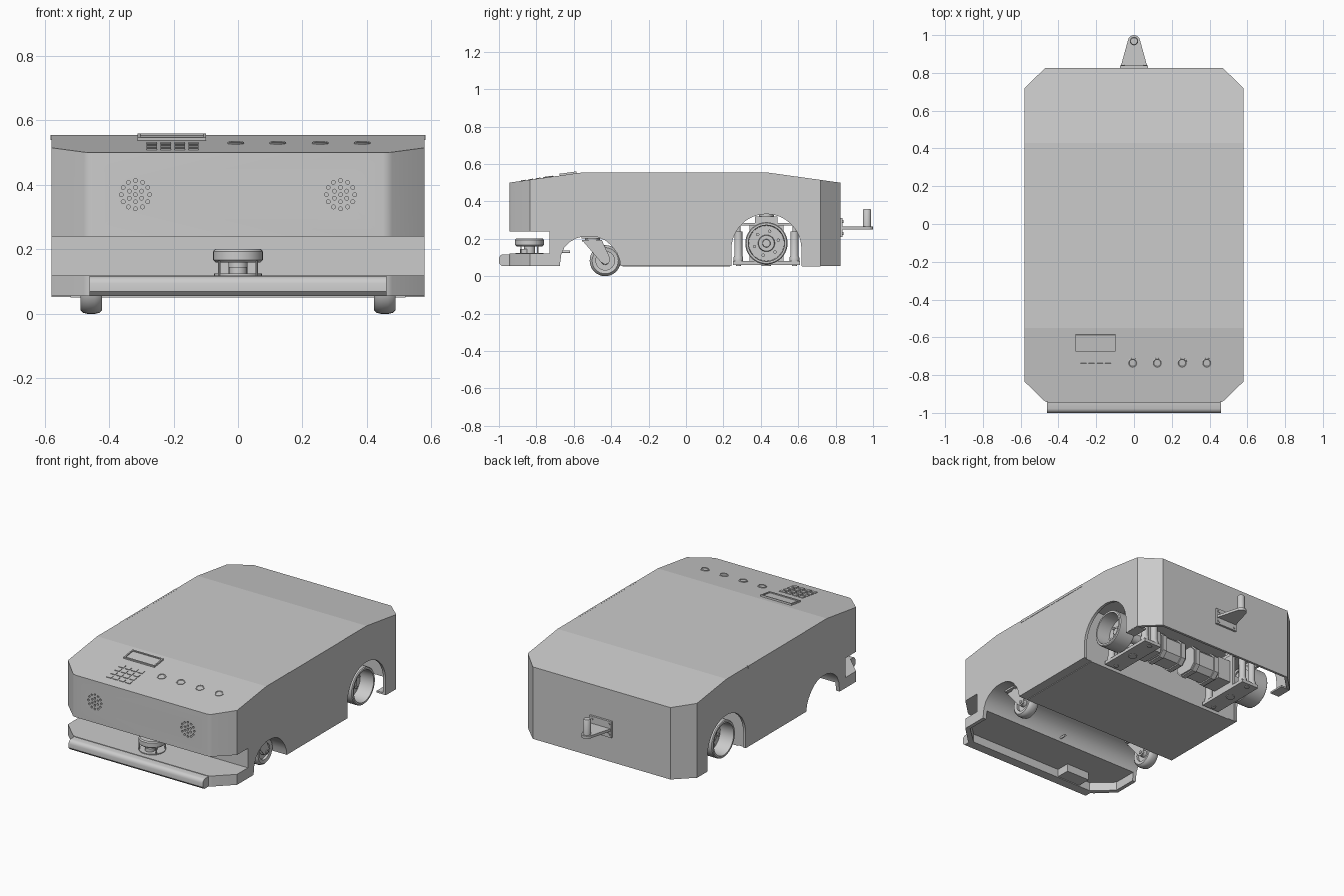
import bpy, bmesh, math
from mathutils import Matrix, Vector

def finish(name, bm, smooth=False):
    bmesh.ops.remove_doubles(bm, verts=bm.verts, dist=1e-5)
    bmesh.ops.recalc_face_normals(bm, faces=bm.faces)
    me = bpy.data.meshes.new(name)
    bm.to_mesh(me)
    bm.free()
    ob = bpy.data.objects.new(name, me)
    bpy.context.collection.objects.link(ob)
    if smooth:
        smooth_angle(ob, 35)
    return ob

def smooth_angle(ob, deg):
    bpy.ops.object.select_all(action='DESELECT')
    bpy.context.view_layer.objects.active = ob
    ob.select_set(True)
    bpy.ops.object.shade_smooth_by_angle(angle=math.radians(deg))

def prism(name, pts, axis, a, b, smooth=False):
    """Extrude a 2D outline along an axis from a to b."""
    put = {'x': lambda p, h: (h, *p), 'y': lambda p, h: (p[0], h, p[1]), 'z': lambda p, h: (*p, h)}[axis]
    bm = bmesh.new()
    lo = [bm.verts.new(put(p, a)) for p in pts]
    hi = [bm.verts.new(put(p, b)) for p in pts]
    bm.faces.new(lo)
    bm.faces.new(hi[::-1])
    n = len(pts)
    for i in range(n):
        bm.faces.new((lo[i], lo[(i + 1) % n], hi[(i + 1) % n], hi[i]))
    return finish(name, bm, smooth)

def box(name, x0, x1, y0, y1, z0, z1):
    return prism(name, [(x0, y0), (x1, y0), (x1, y1), (x0, y1)], 'z', z0, z1)

def lathe(name, pts, loc, axis='z', seg=32, flip=1):
    """Revolve a closed (radius, height) outline about an axis through loc."""
    bm = bmesh.new()
    rings = []
    for i in range(seg):
        t = 2 * math.pi * i / seg
        ring = []
        for r, h in pts:
            u, v, w = r * math.cos(t), r * math.sin(t), h * flip
            co = {'x': (w, u, v), 'y': (u, w, v), 'z': (u, v, w)}[axis]
            ring.append(bm.verts.new(Vector(co) + Vector(loc)))
        rings.append(ring)
    n = len(pts)
    for i in range(seg):
        A, B = rings[i], rings[(i + 1) % seg]
        for j in range(n):
            k = (j + 1) % n
            if pts[j][0] or pts[k][0]:
                bm.faces.new((A[j], A[k], B[k], B[j]))
    return finish(name, bm, True)

def cyl(name, r, a, b, loc, axis='z', seg=24):
    return lathe(name, [(0, a), (r, a), (r, b), (0, b)], loc, axis, seg)

def boolean(ob, cutter, op):
    m = ob.modifiers.new('cut', 'BOOLEAN')
    m.object, m.operation, m.solver = cutter, op, 'EXACT'
    bpy.context.view_layer.objects.active = ob
    bpy.ops.object.modifier_apply(modifier=m.name)
    bpy.data.objects.remove(cutter)

def both(half):
    return half + [(-x, y) for x, y in half[::-1]]

# Body: side outline with lidar slot, caster trough and wheel arch
arch = [(0.43 + 0.187 * math.cos(math.pi * i / 24), 0.145 + 0.187 * math.sin(math.pi * i / 24)) for i in range(25)]
trough = [(-0.35, 0.055), (-0.355, 0.09), (-0.37, 0.125), (-0.40, 0.165), (-0.43, 0.19), (-0.465, 0.207), (-0.50, 0.213),
          (-0.55, 0.213), (-0.585, 0.203), (-0.62, 0.184), (-0.65, 0.155), (-0.667, 0.115), (-0.675, 0.055)]
side = ([(0.825, 0.5), (0.825, 0.055), (0.617, 0.055)] + arch + [(0.243, 0.055)] + trough +
        [(-0.95, 0.055), (-0.95, 0.12), (-0.73, 0.12), (-0.73, 0.24), (-0.95, 0.24), (-0.95, 0.4995), (-0.55, 0.555), (0.43, 0.555)])
body = prism('body_shell', side, 'x', -0.7, 0.7)
boolean(body, prism('plan', both([(0.45, -0.945), (0.465, -0.942), (0.478, -0.933), (0.579, -0.835), (0.579, 0.72), (0.47, 0.826)]),
                    'z', -0.1, 0.7), 'INTERSECT')
# Rear drive bay, open from below
boolean(body, prism('bay', both([(0.562, 0.235), (0.562, 0.71), (0.46, 0.81)]), 'z', -0.1, 0.40), 'DIFFERENCE')
# Hollow under the front bumper, open to the caster trough
boolean(body, prism('hollow', both([(0.44, -0.925), (0.555, -0.82), (0.555, -0.62)]), 'z', -0.1, 0.108), 'DIFFERENCE')
# Speaker holes
bm = bmesh.new()
for sx in (-0.318, 0.318):
    for n, r in ((1, 0), (6, 0.022), (12, 0.044)):
        for i in range(n):
            t = 2 * math.pi * i / n + math.pi / 2
            M = Matrix.Translation((sx + r * math.cos(t), -0.945, 0.37 + r * math.sin(t))) @ Matrix.Rotation(math.pi / 2, 4, 'X')
            bmesh.ops.create_cone(bm, cap_ends=True, segments=12, radius1=0.006, radius2=0.006, depth=0.04, matrix=M)
boolean(body, finish('speaker_cutter', bm), 'DIFFERENCE')
smooth_angle(body, 31)
for f in body.data.polygons:      # crisp folds on the top
    if f.normal.z > 0.9:
        f.use_smooth = False

# Front bumper bar
prism('bumper_bar', [(-0.94, 0.117), (-0.978, 0.117), (-0.99, 0.113), (-0.997, 0.104), (-1.0, 0.094), (-1.0, 0.07),
                     (-0.985, 0.055), (-0.94, 0.055)], 'x', -0.46, 0.46, True)
box('bumper_sensor_box', -0.36, -0.2, -0.93, -0.84, 0.06, 0.11)
cyl('trough_pin', 0.007, -0.68, -0.62, (0, 0, 0.13), 'y', 12)

# Belly plate and side trims
box('belly_plate', -0.52, 0.52, -0.34, 0.235, 0.051, 0.06)
for s in (-1, 1):
    box('side_trim', s * 0.57, s * 0.581, -0.33, 0.22, 0.54, 0.5555)
    box('rear_lip', s * 0.515, s * 0.578, 0.62, 0.72, 0.053, 0.064)

# Control panel on the sloped front top
SLOPE = math.atan2(0.055, 0.395)
def on_slope(ob, x, y):
    ob.matrix_world = Matrix.Translation((x, y, 0.5 + (y + 0.945) * 0.055 / 0.395)) @ Matrix.Rotation(SLOPE, 4, 'X')

dx, dy = 0.106, 0.045
for b in ((-dx, dx, -dy, -dy + 0.008), (-dx, dx, dy - 0.008, dy), (-dx, -dx + 0.008, -dy + 0.008, dy - 0.008),
          (dx - 0.008, dx, -dy + 0.008, dy - 0.008)):
    on_slope(box('display_frame', *b, -0.01, 0.010), -0.205, -0.63)
on_slope(box('display_screen', -0.098, 0.098, -0.038, 0.038, -0.01, 0.004), -0.205, -0.63)
for i in range(4):
    for j in range(4):
        on_slope(box('keypad_key', -0.016, 0.016, -0.013, 0.013, -0.005, 0.004), -0.267 + i * 0.043, -0.87 + j * 0.04)
for x in (-0.007, 0.123, 0.255, 0.385):
    on_slope(lathe('push_button', [(0, -0.01), (0.026, -0.01), (0.026, 0.003), (0.021, 0.005), (0.018, 0.002), (0, 0.002)],
                   (0, 0, 0), 'z', 24), x, -0.735)

# Lidar in the front slot
L = (0, -0.837, 0)
lathe('lidar_head', [(0, 0.16), (0.07, 0.16), (0.077, 0.167), (0.077, 0.194), (0.071, 0.201), (0, 0.201)], L)
cyl('lidar_neck', 0.03, 0.12, 0.16, L)
cyl('lidar_base', 0.075, 0.118, 0.125, L)
cyl('lidar_connector', 0.028, 0.12, 0.145, (0, -0.86, 0))
for sx in (-1, 1):
    for sy in (-1, 1):
        cyl('lidar_post', 0.004, 0.12, 0.165, (sx * 0.058, -0.837 + sy * 0.045, 0), 'z', 10)

# Front casters
for s in (-1, 1):
    cx = s * 0.455
    lathe('caster_tyre', [(0.05, -0.03), (0.07, -0.034), (0.079, -0.026), (0.083, -0.01), (0.083, 0.01), (0.079, 0.026),
                          (0.07, 0.034), (0.05, 0.03)], (cx, -0.432, 0.083), 'x')
    lathe('caster_hub', [(0, -0.034), (0.02, -0.034), (0.022, -0.015), (0.052, -0.015), (0.052, 0.015), (0.022, 0.015),
                         (0.02, 0.034), (0, 0.034)], (cx, -0.432, 0.083), 'x')
    for e in (-1, 1):
        prism('caster_fork', [(-0.555, 0.192), (-0.45, 0.192), (-0.405, 0.095), (-0.412, 0.07), (-0.432, 0.062), (-0.455, 0.075)],
              'x', cx + e * 0.037, cx + e * 0.043)
    box('caster_fork_top', cx - 0.043, cx + 0.043, -0.555, -0.45, 0.186, 0.193)
    cyl('caster_swivel', 0.04, 0.19, 0.203, (cx, -0.5, 0))
    box('caster_plate', cx - 0.055, cx + 0.055, -0.56, -0.45, 0.202, 0.214)
    cyl('caster_axle', 0.01, -0.048, 0.048, (cx, -0.432, 0.083), 'x', 12)

# Rear drive units
for s in (-1, 1):
    c = (s * 0.5, 0.43, 0.176)
    lathe('drive_wheel', [(0, -0.05), (0.09, -0.05), (0.09, -0.06), (0.108, -0.06), (0.113, -0.055), (0.113, 0.055), (0.108, 0.06),
                          (0.097, 0.06), (0.094, -0.03), (0.045, -0.03), (0.042, -0.015), (0.022, -0.015), (0.02, 0), (0, 0)],
          c, 'x', 40, s)
    for i in range(6):
        t = math.pi * i / 3 + 0.26
        cyl('wheel_bolt', 0.009, -0.012, 0.012, (c[0] - s * 0.03, 0.43 + 0.066 * math.cos(t), 0.176 + 0.066 * math.sin(t)), 'x', 10)
    cyl('wheel_shaft', 0.03, -0.08, 0.08, (s * 0.40, 0.43, 0.176), 'x')
    # suspension
    box('suspension_base', s * 0.31, s * 0.43, 0.25, 0.61, 0.06, 0.08)
    box('suspension_top', s * 0.31, s * 0.43, 0.27, 0.59, 0.27, 0.285)
    box('suspension_block', s * 0.33, s * 0.43, 0.37, 0.49, 0.285, 0.32)
    cyl('suspension_knob', 0.04, 0.32, 0.40, (s * 0.38, 0.43, 0))
    box('bearing_housing', s * 0.31, s * 0.33, 0.34, 0.52, 0.08, 0.27)
    for y in (0.28, 0.58):
        for x in (0.335, 0.405):
            cyl('guide_rod', 0.011, 0.08, 0.27, (s * x, y, 0), 'z', 16)
            lathe('guide_sleeve', [(0, 0.08), (0.026, 0.08), (0.026, 0.1), (0.021, 0.11), (0.021, 0.24), (0, 0.24)], (s * x, y, 0), 'z', 16)
        cyl('base_bolt', 0.014, 0.055, 0.07, (s * 0.37, y, 0), 'z', 12)
    cyl('base_boss', 0.025, 0.055, 0.07, (s * 0.37, 0.43, 0))
    # gearbox and motor
    box('gearbox', s * 0.22, s * 0.31, 0.36, 0.50, 0.105, 0.245)
    k = [(0.355, 0.13), (0.385, 0.10), (0.475, 0.10), (0.505, 0.13), (0.505, 0.22), (0.475, 0.25), (0.385, 0.25), (0.355, 0.22)]
    prism('motor', k, 'x', s * 0.03, s * 0.22)
    grow = lambda p: (0.43 + (p[0] - 0.43) * 1.1, 0.175 + (p[1] - 0.175) * 1.1)
    for x in (0.04, 0.18):
        prism('motor_flange', [grow(p) for p in k], 'x', s * x, s * (x + 0.03))

# Rear towing hitch
box('hitch_plate', -0.075, 0.075, 0.822, 0.838, 0.21, 0.31)
tip = [(0.032 * math.cos(math.radians(a)), 0.968 + 0.032 * math.sin(math.radians(a))) for a in range(15, 166, 15)]
prism('hitch_arm', [(-0.07, 0.835), (0.07, 0.835)] + tip, 'z', 0.25, 0.266)
for s in (-1, 1):
    for z in (0.228, 0.292):
        cyl('hitch_bolt', 0.008, 0.836, 0.842, (s * 0.058, 0, z), 'y', 12)
lathe('hitch_pin', [(0, 0.25), (0.022, 0.25), (0.022, 0.354), (0.018, 0.36), (0, 0.36)], (0, 0.968, 0))
